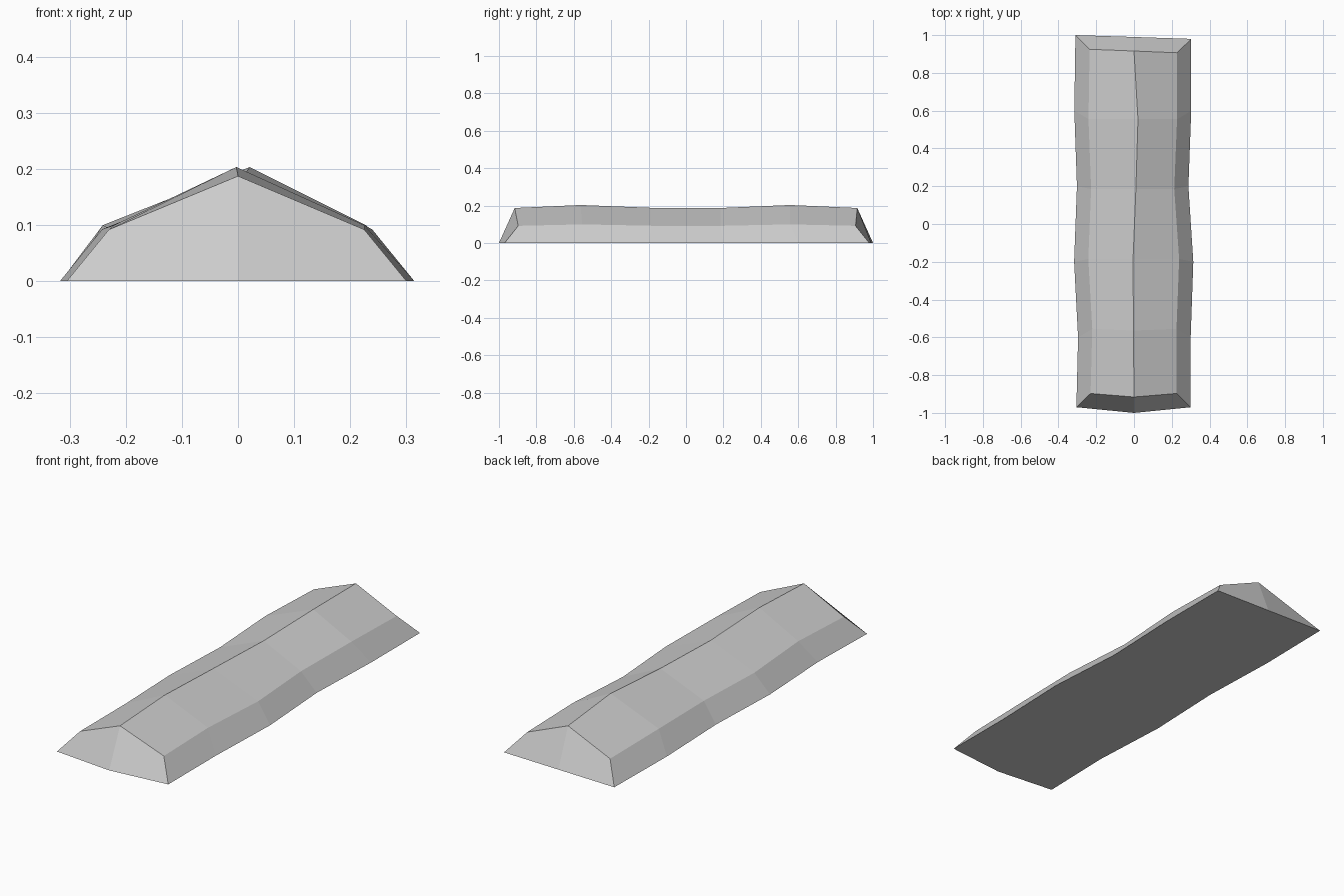
import bpy
import bmesh

default_cube = bpy.data.objects.get("Cube")
if default_cube:
    bpy.data.objects.remove(default_cube, do_unlink=True)

# Plain grey finish
grey = bpy.data.materials.new("light grey")
grey.use_nodes = True
colour = (0.6, 0.6, 0.6, 1)
grey.diffuse_color = colour
grey.node_tree.nodes["Principled BSDF"].inputs["Base Color"].default_value = colour

# Cross-sections, front to back: left y, ridge y, right y (all at the base),
# then -x edge, ridge x, +x edge and ridge height
stations = [
    (-.97, -.99, -.97, -.305, 0, .3, .187),
    (-.6, -.61, -.6, -.296, -.003, .3, .203),
    (-.2, -.2, -.2, -.317, -.005, .314, .188),
    (.2, .2, .2, -.302, .01, .288, .187),
    (.6, .6, .6, -.316, .021, .303, .203),
    (1, .99, .98, -.31, 0, .303, .187),
]
TAPER = .925      # upper edges are pulled in along the length
BEVEL = .075      # shoulder inset from the base edge

bm = bmesh.new()


def section(row):
    """Five points from one base edge over the ridge to the other."""
    y_low, y_mid, y_high, x_low, x_mid, x_high, height = row
    shoulder = height * .49
    points = [
        (x_low, y_low, 0),
        (x_low + BEVEL, y_low * TAPER, shoulder),
        (x_mid, y_mid * TAPER, height),
        (x_high - BEVEL, y_high * TAPER, shoulder),
        (x_high, y_high, 0),
    ]
    return [bm.verts.new(p) for p in points]


rings = [section(row) for row in stations]

# Sloped sides and roof panels
for near, far in zip(rings, rings[1:]):
    for i in range(len(near) - 1):
        bm.faces.new((near[i], near[i + 1], far[i + 1], far[i]))

# Bowed end caps, each split at the middle
feet = []
for ring, y in ((rings[0], -1), (rings[-1], .99)):
    foot = bm.verts.new((0, y, 0))
    feet.append(foot)
    bm.faces.new((ring[0], ring[1], ring[2], foot))
    bm.faces.new((foot, ring[2], ring[3], ring[4]))

# Flat underside
near_side = [ring[0] for ring in rings]
far_side = [ring[-1] for ring in rings]
bm.faces.new([feet[0]] + far_side + [feet[1]] + near_side[::-1])

bmesh.ops.recalc_face_normals(bm, faces=bm.faces[:])
mesh = bpy.data.meshes.new("faceted_bar")
bm.to_mesh(mesh)
bm.free()
mesh.materials.append(grey)
bar = bpy.data.objects.new("faceted_bar", mesh)
bpy.context.collection.objects.link(bar)
